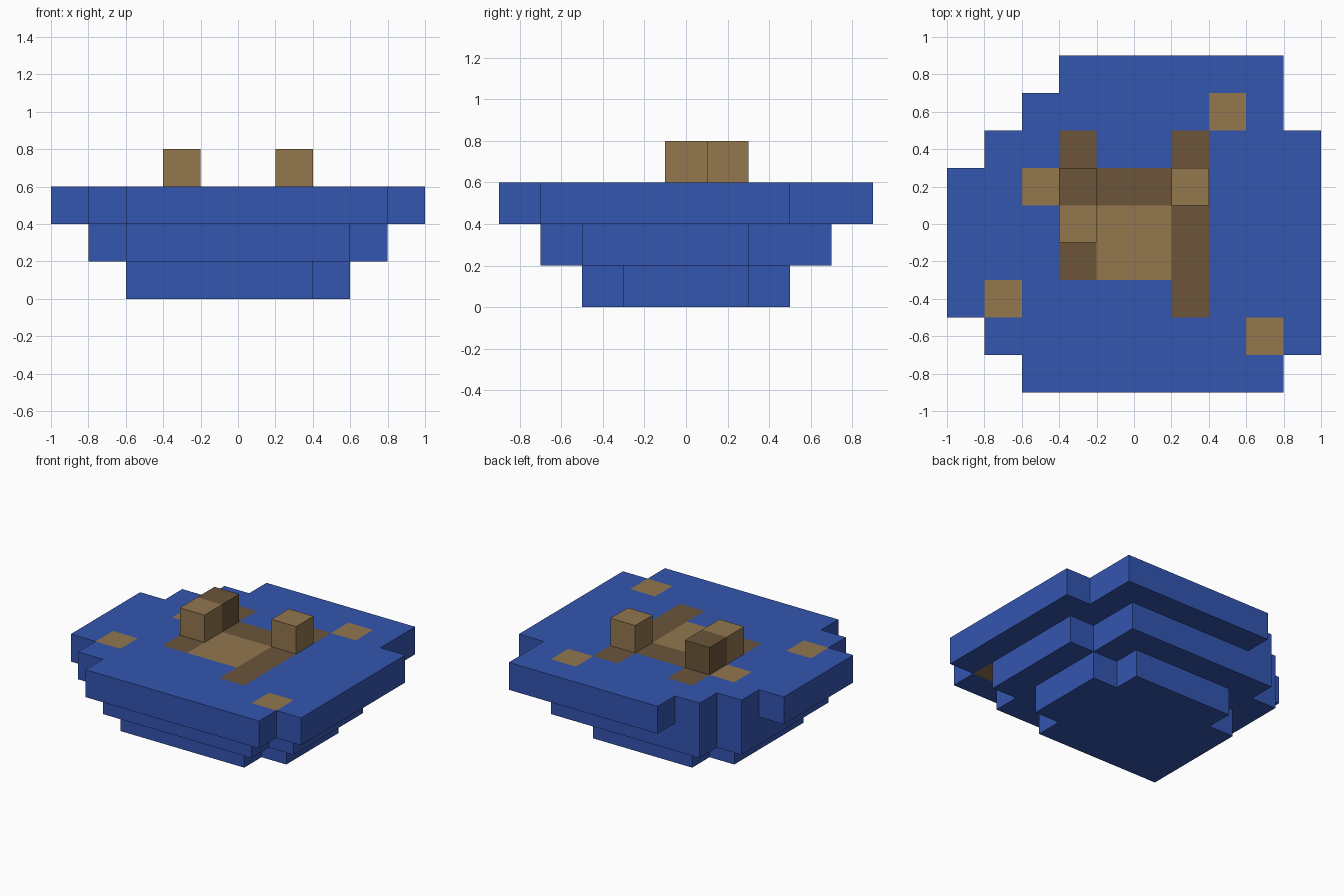
import bpy, bmesh
from mathutils import Vector

cube = bpy.data.objects.get("Cube")
if cube:
    bpy.data.objects.remove(cube, do_unlink=True)

S = 0.2                                # block size
ORIGIN = Vector((-1.0, -0.9, 0.0))
WATER, EARTH, DARK = range(3)


def material(name, rgb):
    m = bpy.data.materials.new(name)
    m.use_nodes = True
    m.diffuse_color = (*rgb, 1)
    m.node_tree.nodes["Principled BSDF"].inputs["Base Color"].default_value = (*rgb, 1)
    return m


materials = [
    material("blue", (0.034, 0.092, 0.434)),
    material("light_brown", (0.287, 0.184, 0.076)),
    material("dark_brown", (0.147, 0.089, 0.041)),
]


def layer(level, first_row, spans):
    """Blue cells for one level, one (start, end) column span per row."""
    return {(i, first_row + j, level): WATER
            for j, (a, b) in enumerate(spans) for i in range(a, b)}


# Stepped basin, widening upwards
parts = {
    "lower_layer": layer(0, 2, [(2, 7)] + [(2, 8)] * 3 + [(3, 7)]),
    "middle_layer": layer(1, 1, [(2, 8)] + [(1, 9)] * 4 + [(1, 8), (2, 8)]),
    "upper_layer": layer(2, 0, [(2, 9), (1, 10)] + [(0, 10)] * 4
                         + [(1, 10), (2, 9), (3, 9)]),
    "left_block": {(6, 5, 3): EARTH},
    "right_block": {(3, 4, 3): EARTH},
    "right_rear_block": {(3, 5, 3): DARK},
}

# Earth patches set into the upper layer
upper = parts["upper_layer"]
for i, j in [(2, 5), (4, 3), (5, 3), (4, 4), (5, 4), (7, 7), (1, 2), (8, 1)]:
    upper[i, j, 2] = EARTH
for i, j in [(3, 6), (6, 6), (4, 5), (5, 5), (3, 3), (6, 2), (6, 3), (6, 4)]:
    upper[i, j, 2] = DARK

occupied = set().union(*parts.values())
axes = [Vector(a) for a in ((1, 0, 0), (0, 1, 0), (0, 0, 1))]


def build(name, cells):
    """Make one part from its cells, keeping only exposed faces."""
    bm = bmesh.new()
    for cell, colour in cells.items():
        centre = ORIGIN + (Vector(cell) + Vector((0.5, 0.5, 0.5))) * S
        for k in range(3):
            for sign in (-1, 1):
                n = axes[k] * sign
                if tuple(int(c + d) for c, d in zip(cell, n)) in occupied:
                    continue
                u, v = axes[(k + 1) % 3] * sign, axes[(k + 2) % 3]
                corners = [n - u - v, n + u - v, n + u + v, n - u + v]
                face = bm.faces.new([bm.verts.new(centre + c * S / 2) for c in corners])
                face.material_index = colour
    bmesh.ops.remove_doubles(bm, verts=bm.verts, dist=0.001)
    mesh = bpy.data.meshes.new(name)
    bm.to_mesh(mesh)
    bm.free()
    for m in materials:
        mesh.materials.append(m)
    bpy.context.collection.objects.link(bpy.data.objects.new(name, mesh))


for part_name, part_cells in parts.items():
    build(part_name, part_cells)
